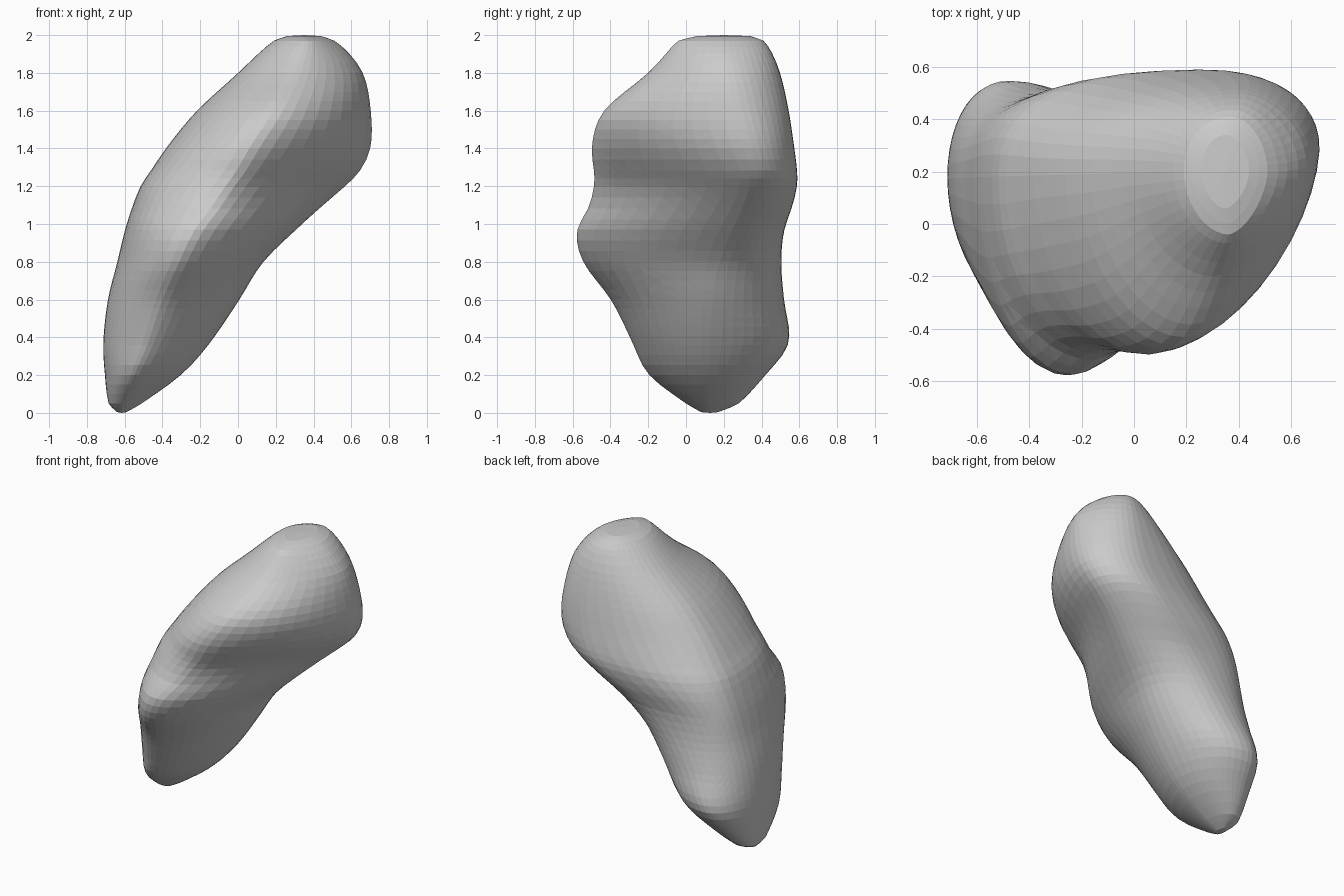
import bpy, bmesh, math

if "Cube" in bpy.data.objects:
    bpy.data.objects.remove(bpy.data.objects["Cube"])

# Sections by height: z, left x, right x, front y, back y, x of front ridge, x of back ridge, y of right edge
SECTIONS = [
    (0.004, -0.64, -0.59, 0.08, 0.17, -0.62, -0.61, 0.12),
    (0.05, -0.685, -0.51, 0.0, 0.28, -0.61, -0.60, 0.12),
    (0.20, -0.705, -0.30, -0.20, 0.42, -0.55, -0.54, 0.12),
    (0.36, -0.715, -0.155, -0.28, 0.545, -0.48, -0.50, 0.12),
    (0.60, -0.69, 0.01, -0.40, 0.52, -0.40, -0.38, 0.14),
    (0.80, -0.64, 0.135, -0.55, 0.505, -0.31, -0.25, 0.18),
    (0.97, -0.60, 0.31, -0.585, 0.52, -0.23, -0.10, 0.25),
    (1.08, -0.565, 0.43, -0.52, 0.56, -0.14, 0.06, 0.30),
    (1.20, -0.52, 0.57, -0.49, 0.59, -0.06, 0.22, 0.34),
    (1.28, -0.465, 0.65, -0.49, 0.59, 0.0, 0.30, 0.34),
    (1.40, -0.385, 0.705, -0.505, 0.575, 0.06, 0.36, 0.31),
    (1.60, -0.22, 0.705, -0.44, 0.545, 0.19, 0.40, 0.26),
    (1.80, 0.00, 0.665, -0.20, 0.50, 0.30, 0.40, 0.22),
    (1.91, 0.115, 0.585, -0.10, 0.455, 0.34, 0.39, 0.20),
    (1.97, 0.19, 0.51, -0.04, 0.41, 0.36, 0.37, 0.20),
    (1.995, 0.26, 0.44, 0.06, 0.34, 0.35, 0.35, 0.20),
]
SEGMENTS = 44


def spline(p0, p1, p2, p3, t):
    """Smooth value between p1 and p2, with slopes that respect uneven spacing."""
    h = p2[0] - p1[0]
    m1 = [(b - a) / max(p2[0] - p0[0], 1e-6) * h for a, b in zip(p0, p2)]
    m2 = [(b - a) / max(p3[0] - p1[0], 1e-6) * h for a, b in zip(p1, p3)]
    a, b = 2*t**3 - 3*t*t + 1, t**3 - 2*t*t + t
    c, d = 3*t*t - 2*t**3, t**3 - t*t
    return [a*u + b*v + c*w + d*x for u, v, w, x in zip(p1, m1, p2, m2)]


def bump(z, centre, width):
    return math.exp(-((z - centre) / width)**2)


def ring(row):
    """Four superelliptic quarters joining the section's extreme points."""
    z, xl, xr, yf, yb, xf, xb, yr = row
    yl = min(max(0.17 + 0.015*z, yf + 0.03), yb - 0.03)
    # Fullness of each quarter, keyed by (towards right, towards back)
    full = {(True, False): 1.6 - 0.25*bump(z, 1.22, 0.2),
            (False, False): 1.85 + 0.35*bump(z, 1.17, 0.2),
            (False, True): 2.1 + 0.6*bump(z, 1.0, 0.28),
            (True, True): 2.1 - 0.25*bump(z, 1.85, 0.3)}
    pts = []
    for i in range(SEGMENTS):
        a = 2*math.pi*i/SEGMENTS
        c, s = math.cos(a), math.sin(a)
        cx = xb if s > 0 else xf
        cy = yr if c > 0 else yl
        rx = (xr - cx) if c > 0 else (cx - xl)
        ry = (yb - cy) if s > 0 else (cy - yf)
        n = full[c > 0, s > 0]
        pts.append((cx + rx*math.copysign(abs(c)**(2/n), c),
                    cy + ry*math.copysign(abs(s)**(2/n), s), z))
    return pts


# Resample the sections into evenly flowing rings
rows = []
last = len(SECTIONS) - 1
for k in range(last):
    p = [SECTIONS[min(max(k + j, 0), last)] for j in (-1, 0, 1, 2)]
    steps = max(2, round((p[2][0] - p[1][0]) / 0.05))
    rows += [spline(*p, i/steps) for i in range(steps)]
rows.append(SECTIONS[-1])

# Stone body: skin the rings and cap both ends
bm = bmesh.new()
rings = [[bm.verts.new(q) for q in ring(r)] for r in rows]
for lo, hi in zip(rings, rings[1:]):
    for i in range(SEGMENTS):
        j = (i + 1) % SEGMENTS
        bm.faces.new((lo[i], lo[j], hi[j], hi[i]))
for r, z in ((rings[0], 0.0), (rings[-1], 2.0)):
    tip = bm.verts.new((sum(v.co.x for v in r)/SEGMENTS, sum(v.co.y for v in r)/SEGMENTS, z))
    for i in range(SEGMENTS):
        bm.faces.new((r[i], r[(i + 1) % SEGMENTS], tip))

# Soften the seams between quarters
for _ in range(3):
    bmesh.ops.smooth_vert(bm, verts=[v for r in rings[3:-3] for v in r], factor=0.3,
                          use_axis_x=True, use_axis_y=True, use_axis_z=True)
bmesh.ops.triangulate(bm, faces=bm.faces[:])
bmesh.ops.recalc_face_normals(bm, faces=bm.faces[:])
mesh = bpy.data.meshes.new("stone")
bm.to_mesh(mesh)
bm.free()
stone = bpy.data.objects.new("stone", mesh)
bpy.context.collection.objects.link(stone)

mat = bpy.data.materials.new("light grey")
mat.diffuse_color = (0.6, 0.6, 0.6, 1)
mat.use_nodes = True
mat.node_tree.nodes["Principled BSDF"].inputs["Base Color"].default_value = mat.diffuse_color
mesh.materials.append(mat)
